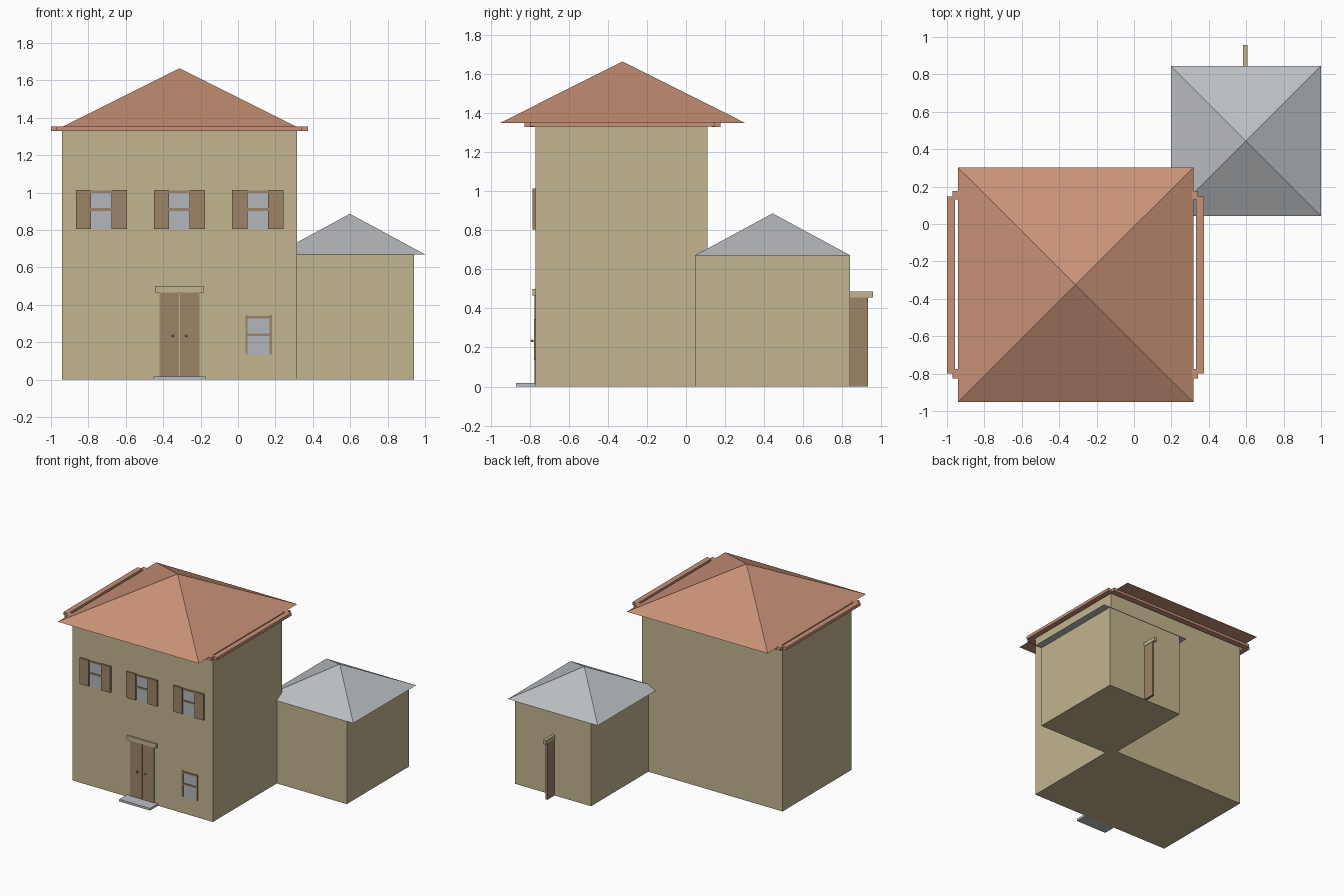
import bpy, bmesh
from mathutils import Matrix, Vector

cube = bpy.data.objects.get("Cube")
if cube:
    bpy.data.objects.remove(cube, do_unlink=True)


def material(name, rgb):
    m = bpy.data.materials.new(name)
    m.use_nodes = True
    m.diffuse_color = (*rgb, 1)
    m.node_tree.nodes["Principled BSDF"].inputs["Base Color"].default_value = (*rgb, 1)
    return m


STUCCO = material("beige stucco", (0.54, 0.46, 0.275))
TILE = material("terracotta tile", (0.58, 0.285, 0.185))
SLATE = material("grey slate", (0.50, 0.52, 0.54))
WOOD = material("brown wood", (0.34, 0.235, 0.14))
GLASS = material("grey glass", (0.45, 0.47, 0.50))


def finish(name, bm, mat):
    bmesh.ops.recalc_face_normals(bm, faces=bm.faces)
    mesh = bpy.data.meshes.new(name)
    bm.to_mesh(mesh)
    bm.free()
    mesh.materials.append(mat)
    ob = bpy.data.objects.new(name, mesh)
    bpy.context.collection.objects.link(ob)
    return ob


def add_box(bm, x, y, z):
    lo, hi = Vector((x[0], y[0], z[0])), Vector((x[1], y[1], z[1]))
    bmesh.ops.create_cube(bm, size=1, matrix=Matrix.Translation((lo + hi) / 2)
                          @ Matrix.Diagonal((*(hi - lo), 1)))


def boxes(name, mat, *ranges):
    bm = bmesh.new()
    for r in ranges:
        add_box(bm, *r)
    return finish(name, bm, mat)


def hip_roof(name, mat, x, y, z):
    bm = bmesh.new()
    base = [bm.verts.new((a, b, z[0])) for a, b in
            ((x[0], y[0]), (x[1], y[0]), (x[1], y[1]), (x[0], y[1]))]
    top = bm.verts.new((sum(x) / 2, sum(y) / 2, z[1]))
    bm.faces.new(base)
    for i in range(4):
        bm.faces.new((base[i], base[(i + 1) % 4], top))
    return finish(name, bm, mat)


WALL = -0.77      # front wall plane
MID = -0.313      # centre line of the main house

# Main house and annex
boxes("house_walls", STUCCO, ((-0.94, 0.315), (WALL, 0.11), (0, 1.35)))
hip_roof("house_roof", TILE, (-0.942, 0.317), (-0.953, 0.303), (1.35, 1.665))
boxes("annex_walls", STUCCO, ((0.26, 0.94), (0.045, 0.84), (0, 0.67)))
hip_roof("annex_roof", SLATE, (0.197, 1.0), (0.042, 0.845), (0.67, 0.887))

# Eaves trim, four bars around the wall top
bars = [((-0.97, 0.343), y, (1.33, 1.354)) for y in ((-0.826, -0.776), (0.13, 0.177))]
for side in (-1, 1):
    x = sorted((MID + side * 0.644, MID + side * 0.687))
    bars.append((x, (-0.80, 0.147), (1.331, 1.355)))
boxes("eaves_trim", TILE, *bars)


def window(name, cx, bottom, shutters):
    top = bottom + 0.21
    depth = (WALL - 0.008, WALL + 0.005)
    parts = [((cx - 0.07, cx + 0.07), depth, (z, z + 0.014))
             for z in (bottom + 0.098, top - 0.018)]
    for s in (-1, 1):
        parts.append((sorted((cx + s * 0.058, cx + s * 0.071)), depth, (bottom, top)))
    boxes(name + "_frame", WOOD, *parts)
    boxes(name + "_glass", GLASS, ((cx - 0.06, cx + 0.06), (WALL - 0.001, WALL + 0.001),
                                   (bottom, top - 0.005)))
    if shutters:
        boxes(name + "_shutters", WOOD, *[
            (sorted((cx + s * 0.055, cx + s * 0.137)), (WALL - 0.015, WALL + 0.005),
             (bottom, top)) for s in (-1, 1)])


# Windows
for label, cx in (("right", -0.73), ("middle", MID), ("left", 0.105)):
    window("upper_" + label + "_window", cx, 0.805, True)
window("ground_window", 0.11, 0.135, False)

# Front door with two leaves, lintel, step and knobs
boxes("front_door", WOOD, *[
    (sorted((MID + s * 0.002, MID + s * 0.107)), (WALL - 0.007, WALL + 0.01), (0.01, 0.47))
    for s in (-1, 1)])
boxes("front_lintel", STUCCO, ((MID - 0.132, MID + 0.132), (WALL - 0.015, WALL + 0.01), (0.467, 0.5)))
boxes("front_step", SLATE, ((MID - 0.138, MID + 0.138), (-0.872, WALL + 0.01), (0, 0.017)))
bm = bmesh.new()
for s in (-1, 1):
    bmesh.ops.create_uvsphere(bm, u_segments=10, v_segments=6, radius=0.007,
                              matrix=Matrix.Translation((MID + s * 0.036, WALL - 0.019, 0.234)))
    add_box(bm, (MID + s * 0.036 - 0.003, MID + s * 0.036 + 0.003),
            (WALL - 0.018, WALL), (0.231, 0.237))
finish("front_door_knobs", bm, WOOD)

# Annex door standing out edge-on from the back wall
boxes("back_door", WOOD, ((0.585, 0.603), (0.72, 0.932), (0, 0.46)))
boxes("back_lintel", STUCCO, ((0.582, 0.606), (0.70, 0.958), (0.457, 0.488)))
